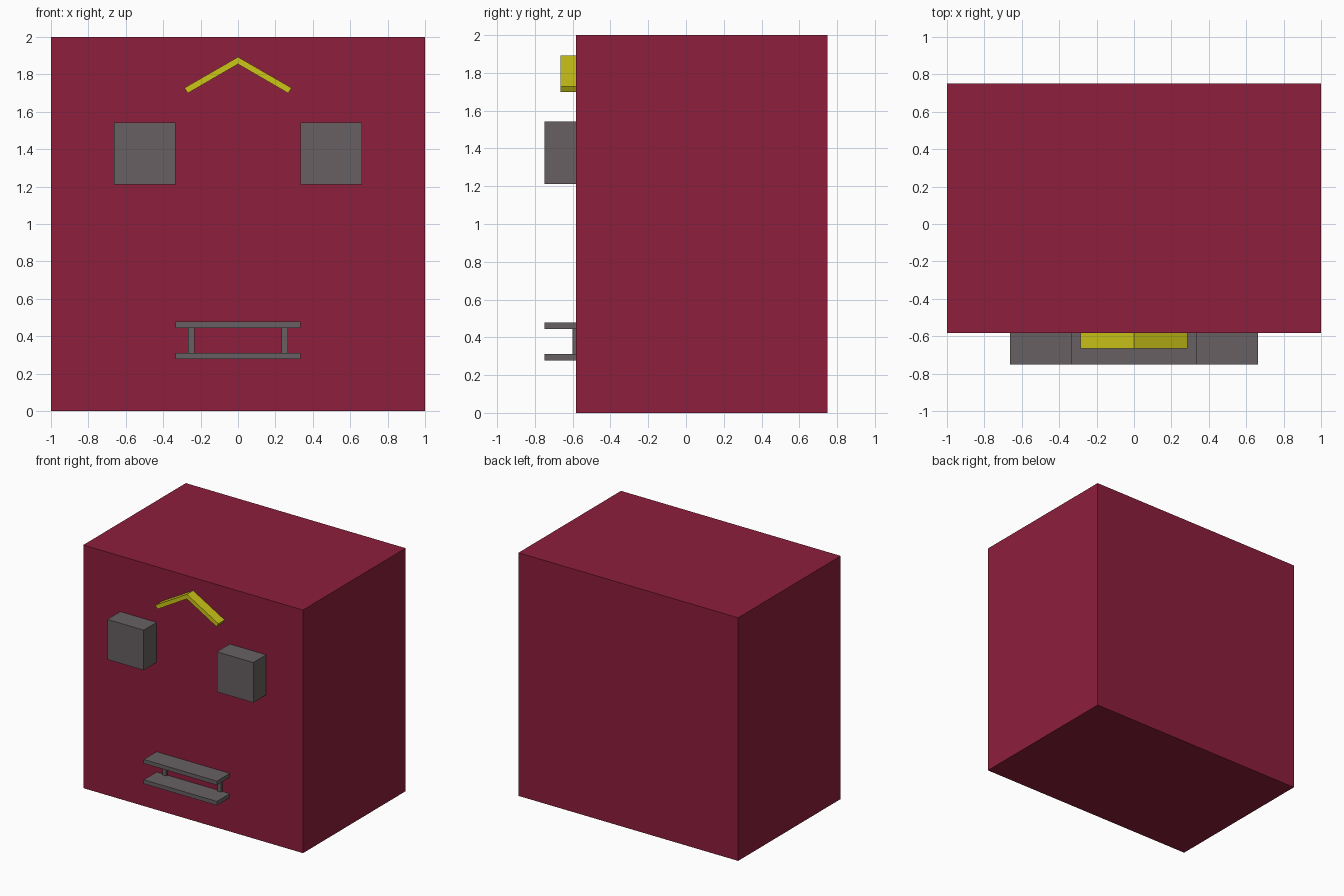
import bpy, bmesh

if "Cube" in bpy.data.objects:
    bpy.data.objects.remove(bpy.data.objects["Cube"])

FRONT = -0.583  # y of the face surface


def material(name, rgb):
    mat = bpy.data.materials.new(name)
    mat.diffuse_color = (*rgb, 1)
    mat.use_nodes = True
    mat.node_tree.nodes["Principled BSDF"].inputs["Base Color"].default_value = mat.diffuse_color
    return mat


RED = material("dark_red", (0.27, 0.013, 0.045))
GREY = material("dark_grey", (0.135, 0.117, 0.122))
YELLOW = material("yellow", (0.60, 0.56, 0.009))


def prism(name, profile, y0, y1, mat):
    """Extrude a closed x/z profile from y0 to y1."""
    bm = bmesh.new()
    face = bm.faces.new([bm.verts.new((x, y0, z)) for x, z in profile])
    grown = bmesh.ops.extrude_face_region(bm, geom=[face])["geom"]
    bmesh.ops.translate(bm, vec=(0, y1 - y0, 0),
                        verts=[v for v in grown if isinstance(v, bmesh.types.BMVert)])
    bmesh.ops.recalc_face_normals(bm, faces=bm.faces)
    mesh = bpy.data.meshes.new(name)
    bm.to_mesh(mesh)
    bm.free()
    mesh.materials.append(mat)
    obj = bpy.data.objects.new(name, mesh)
    bpy.context.collection.objects.link(obj)
    return obj


def box(name, x0, x1, y0, y1, z0, z1, mat):
    return prism(name, [(x0, z0), (x1, z0), (x1, z1), (x0, z1)], y0, y1, mat)


# Head block
box("head", -1, 1, FRONT, 0.75, 0, 2, RED)

# Eyes and mouth posts, one per side
for side, s in (("left", -1), ("right", 1)):
    x0, x1 = sorted((s * 0.333, s * 0.664))
    box(f"eye_{side}", x0, x1, -0.75, FRONT, 1.212, 1.542, GREY)
    x0, x1 = sorted((s * 0.233, s * 0.267))
    box(f"mouth_post_{side}", x0, x1, -0.60, FRONT, 0.311, 0.445, GREY)

# Lips
for name, z in (("lower_lip", 0.278), ("upper_lip", 0.445)):
    box(name, -0.333, 0.333, -0.75, FRONT, z, z + 0.033, GREY)

# Chevron above the eyes
prism("forehead_chevron",
      [(0, 1.893), (0.286, 1.728), (0.269, 1.699),
       (0, 1.855), (-0.269, 1.699), (-0.286, 1.728)],
      -0.665, FRONT, YELLOW)
